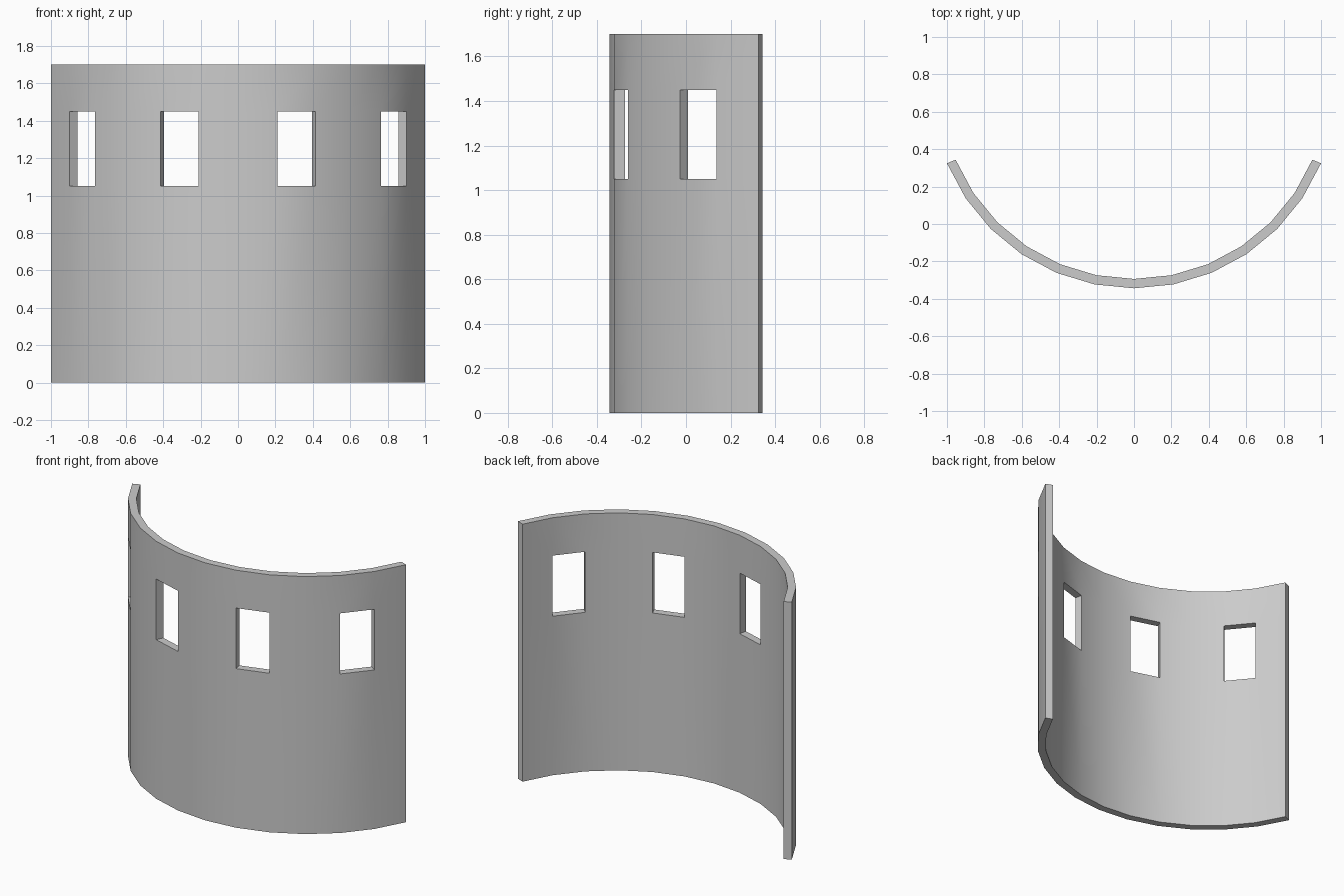
import bpy, bmesh, math

if "Cube" in bpy.data.objects:
    bpy.data.objects.remove(bpy.data.objects["Cube"])

STEP = math.radians(11.25)      # one facet of a 32-sided ring
HALF = 6                        # facets on each side of the centre line
R_OUT = 1 / math.sin(HALF * STEP)
R_IN = R_OUT - 0.05
Y_CENTRE = 0.7387
LEVELS = [0, 1.05, 1.45, 1.7]   # floor, sill, lintel, top
WINDOWS = {-5, -2, 1, 4}        # facets left open between sill and lintel


def ring_point(i, z, r):
    a = i * STEP
    return (r * math.sin(a), Y_CENTRE - r * math.cos(a), z)


# Outer skin of the wall, with the window facets left out
bm = bmesh.new()
grid = {(i, k): bm.verts.new(ring_point(i, z, R_OUT))
        for i in range(-HALF, HALF + 1) for k, z in enumerate(LEVELS)}
for i in range(-HALF, HALF):
    for k in range(3):
        if k == 1 and i in WINDOWS:
            continue
        bm.faces.new([grid[i, k], grid[i + 1, k], grid[i + 1, k + 1], grid[i, k + 1]])

# Thicken radially to the inner skin, which also makes the window jambs
res = bmesh.ops.extrude_face_region(bm, geom=bm.faces[:], use_keep_orig=True)
for v in res["geom"]:
    if isinstance(v, bmesh.types.BMVert):
        v.co.x *= R_IN / R_OUT
        v.co.y = Y_CENTRE + (v.co.y - Y_CENTRE) * R_IN / R_OUT
bmesh.ops.recalc_face_normals(bm, faces=bm.faces[:])

mesh = bpy.data.meshes.new("curved_wall")
bm.to_mesh(mesh)
bm.free()
wall = bpy.data.objects.new("curved_wall", mesh)
bpy.context.collection.objects.link(wall)

# Smooth curve, sharp edges
bpy.context.view_layer.objects.active = wall
wall.select_set(True)
bpy.ops.object.shade_smooth_by_angle(angle=math.radians(30))
